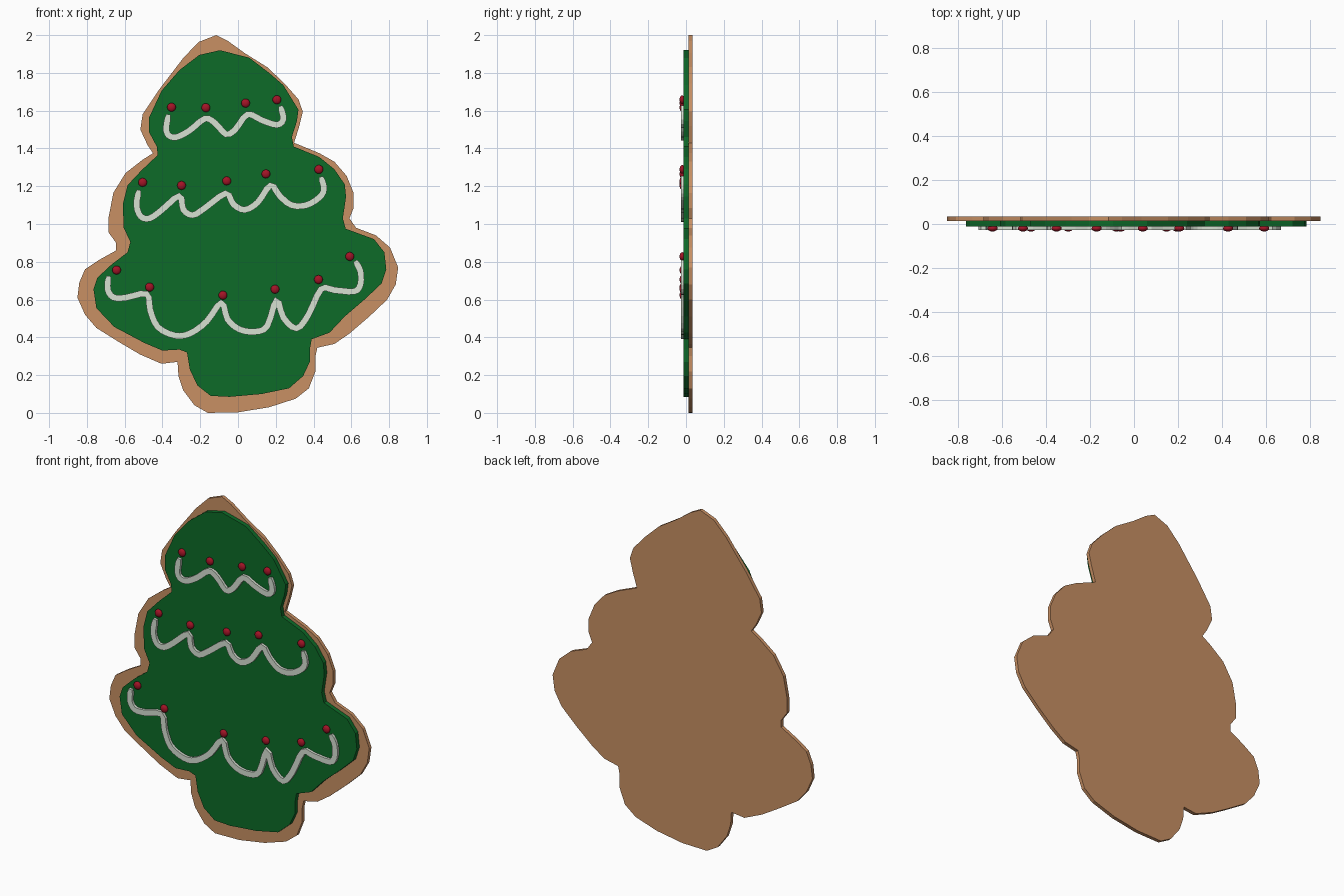
import bpy, bmesh
from mathutils import Vector


def material(name, rgb):
    m = bpy.data.materials.new(name)
    m.diffuse_color = (*rgb, 1)
    return m


DOUGH = material("baked_dough", (0.58, 0.28, 0.127))
GREEN = material("green_icing", (0.004, 0.147, 0.021))
WHITE = material("white_icing", (0.68, 0.75, 0.65))
RED = material("red_candy", (0.37, 0.007, 0.02))


def finish(bm, name, mat):
    bmesh.ops.recalc_face_normals(bm, faces=bm.faces)
    me = bpy.data.meshes.new(name)
    bm.to_mesh(me)
    bm.free()
    me.materials.append(mat)
    ob = bpy.data.objects.new(name, me)
    bpy.context.collection.objects.link(ob)
    return ob


def slab(name, outline, y0, y1, mat):
    """Extrude an x,z outline from y0 to y1."""
    bm = bmesh.new()
    f = bm.faces.new([bm.verts.new((x, y0, z)) for x, z in outline])
    ext = bmesh.ops.extrude_face_region(bm, geom=[f])
    for v in ext["geom"]:
        if isinstance(v, bmesh.types.BMVert):
            v.co.y = y1
    return finish(bm, name, mat)


def smooth_path(pts, steps=3):
    """Catmull-Rom curve through the points."""
    p = [Vector(q) for q in pts]
    p = [2 * p[0] - p[1]] + p + [2 * p[-1] - p[-2]]
    out = []
    for a, b, c, d in zip(p, p[1:], p[2:], p[3:]):
        for i in range(steps):
            t = i / steps
            out.append(0.5 * (2 * b + (c - a) * t + (2 * a - 5 * b + 4 * c - d) * t * t
                              + (3 * b - a - 3 * c + d) * t ** 3))
    return out + [p[-2]]


def ribbon(name, pts, width, y0, y1, mat):
    """Piped strip of rectangular section following an x,z path."""
    path = smooth_path(pts)
    bm = bmesh.new()
    rings = []
    last = len(path) - 1
    for i, c in enumerate(path):
        t = (path[min(i + 1, last)] - path[max(i - 1, 0)]).normalized()
        w = width * (0.65 if i in (0, last) else 1) / 2
        n = Vector((-t.y, t.x)) * w
        a, b = c + n, c - n
        rings.append([bm.verts.new(v) for v in ((a.x, y0, a.y), (b.x, y0, b.y),
                                                (b.x, y1, b.y), (a.x, y1, a.y))])
    for r, s in zip(rings, rings[1:]):
        for k in range(4):
            bm.faces.new((r[k], r[(k + 1) % 4], s[(k + 1) % 4], s[k]))
    bm.faces.new(rings[0])
    bm.faces.new(rings[-1])
    return finish(bm, name, mat)


# Cookie base
cookie = [
    (-.115, 2), (-.055, 1.97), (.035, 1.905), (.155, 1.83), (.245, 1.745), (.32, 1.66),
    (.343, 1.595), (.325, 1.52), (.297, 1.43), (.43, 1.375), (.51, 1.33), (.575, 1.255),
    (.612, 1.165), (.612, 1.085), (.59, 1.03), (.625, .98), (.73, .94), (.805, .875),
    (.848, .77), (.835, .68), (.79, .6), (.695, .51), (.59, .42), (.51, .365),
    (.42, .345), (.41, .3), (.41, .22), (.375, .13), (.305, .075), (.165, .03),
    (0, .003), (-.16, 0), (-.23, .04), (-.29, .12), (-.315, .195), (-.32, .27),
    (-.405, .26), (-.52, .31), (-.63, .375), (-.75, .45), (-.81, .52), (-.85, .61),
    (-.84, .69), (-.81, .76), (-.735, .81), (-.645, .86), (-.645, .9), (-.685, .955),
    (-.685, 1.035), (-.66, 1.165), (-.595, 1.27), (-.505, 1.34), (-.45, 1.375),
    (-.48, 1.42), (-.517, 1.5), (-.505, 1.58), (-.415, 1.715), (-.285, 1.885), (-.205, 1.965)]
slab("cookie_base", cookie, 0.013, 0.034, DOUGH)

# Green icing layer
icing = [
    (-.095, 1.92), (.06, 1.88), (.165, 1.8), (.24, 1.735), (.32, 1.605), (.312, 1.545),
    (.285, 1.46), (.295, 1.41), (.43, 1.355), (.51, 1.29), (.565, 1.21), (.572, 1.145),
    (.555, 1.03), (.57, .975), (.72, .92), (.775, .85), (.785, .76), (.76, .685),
    (.67, .6), (.565, .51), (.485, .425), (.39, .39), (.38, .335), (.38, .27),
    (.345, .195), (.27, .13), (.125, .1), (-.045, .085), (-.145, .09), (-.215, .145),
    (-.255, .23), (-.27, .32), (-.31, .335), (-.4, .33), (-.495, .37), (-.655, .455),
    (-.75, .555), (-.765, .655), (-.745, .715), (-.67, .785), (-.585, .85), (-.57, .905),
    (-.605, .98), (-.61, 1.105), (-.585, 1.205), (-.51, 1.285), (-.425, 1.365),
    (-.43, 1.41), (-.47, 1.485), (-.47, 1.565), (-.405, 1.705), (-.31, 1.815), (-.205, 1.895)]
slab("green_icing", icing, -0.012, 0.013, GREEN)

# Piped garlands, top to bottom
garlands = {
    "top_garland": [
        (-.368, 1.58), (-.38, 1.51), (-.368, 1.47), (-.325, 1.46), (-.255, 1.496),
        (-.175, 1.558), (-.12, 1.533), (-.063, 1.475), (-.013, 1.502), (.05, 1.58),
        (.125, 1.55), (.205, 1.525), (.24, 1.555), (.225, 1.625)],
    "middle_garland": [
        (-.525, 1.18), (-.537, 1.1), (-.515, 1.04), (-.468, 1.03), (-.405, 1.073),
        (-.31, 1.15), (-.29, 1.077), (-.24, 1.047), (-.175, 1.085), (-.065, 1.162),
        (-.025, 1.105), (.035, 1.075), (.105, 1.115), (.172, 1.205), (.22, 1.15),
        (.283, 1.1), (.362, 1.1), (.43, 1.14), (.455, 1.185), (.44, 1.25)],
    "bottom_garland": [
        (-.685, .725), (-.69, .655), (-.66, .612), (-.595, .61), (-.484, .63),
        (-.465, .545), (-.425, .455), (-.335, .41), (-.255, .42), (-.165, .485),
        (-.088, .585), (-.055, .495), (.008, .442), (.09, .43), (.155, .46),
        (.204, .6), (.24, .505), (.31, .447), (.373, .52), (.44, .655),
        (.51, .65), (.615, .643), (.648, .68), (.648, .75), (.62, .805)]}
for name, pts in garlands.items():
    ribbon(name, pts, 0.034, -0.027, -0.01, WHITE)

# Flattened candy beads above each garland peak
beads = [
    (-.352, 1.618), (-.17, 1.616), (.04, 1.64), (.206, 1.658),
    (-.505, 1.22), (-.299, 1.204), (-.06, 1.228), (.148, 1.265), (.428, 1.289),
    (-.643, .756), (-.468, .666), (-.08, .623), (.196, .655), (.426, .706), (.592, .828)]
for i, (x, z) in enumerate(beads):
    bm = bmesh.new()
    bmesh.ops.create_uvsphere(bm, u_segments=16, v_segments=10, radius=1)
    for v in bm.verts:
        v.co = Vector((x + v.co.x * .023, -.02 + v.co.y * .014, z + v.co.z * .023))
    for f in bm.faces:
        f.smooth = True
    finish(bm, f"candy_bead_{i + 1}", RED)
